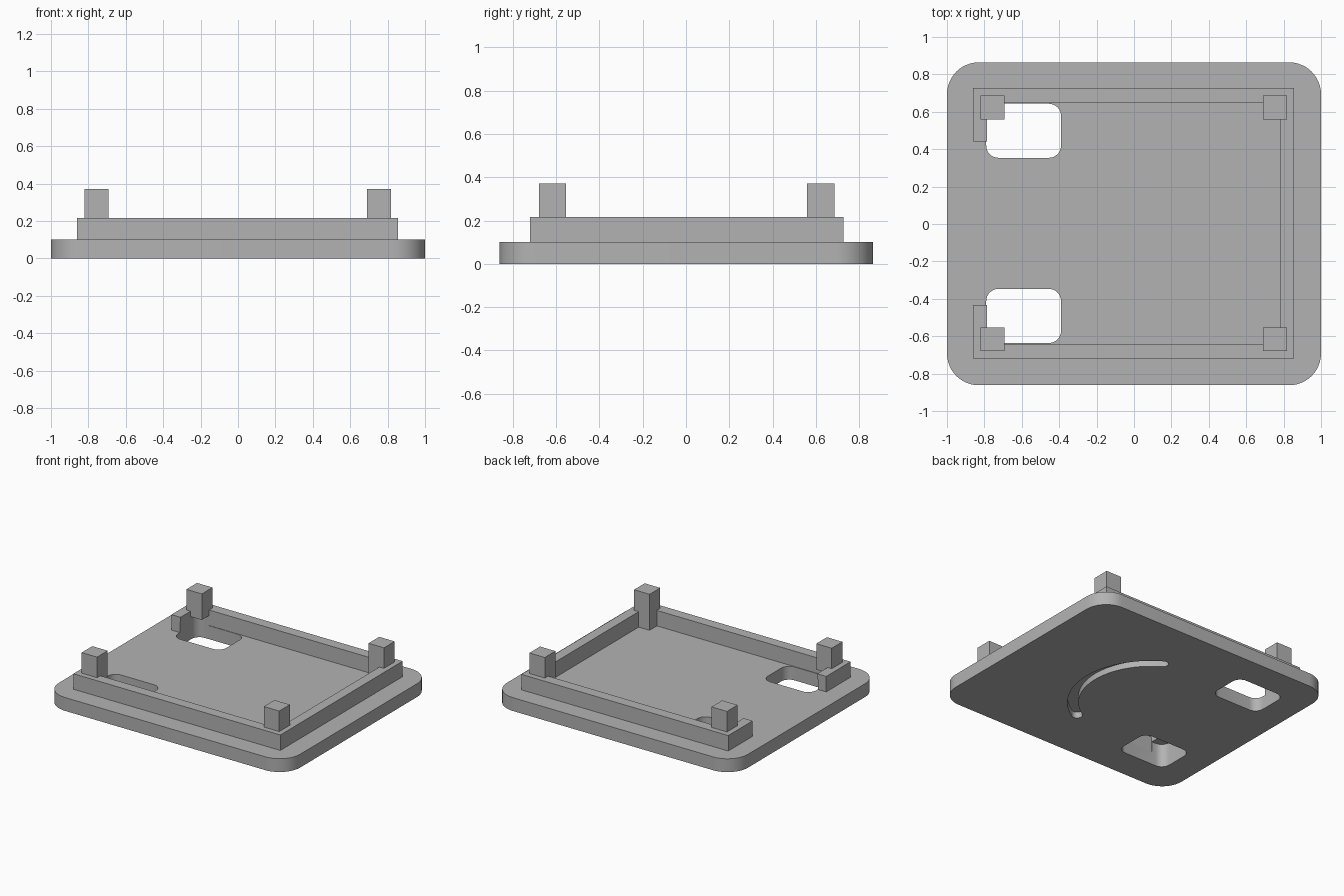
import bpy, bmesh, math

if "Cube" in bpy.data.objects:
    bpy.data.objects.remove(bpy.data.objects["Cube"])

gray = bpy.data.materials.new("plain gray")
gray.diffuse_color = (0.45, 0.45, 0.45, 1)
gray.use_nodes = True
gray.node_tree.nodes["Principled BSDF"].inputs["Base Color"].default_value = gray.diffuse_color


def prism(name, pts, z0, z1):
    """Extrude a counter-clockwise outline from z0 to z1."""
    bm = bmesh.new()
    face = bm.faces.new([bm.verts.new((x, y, z0)) for x, y in pts])
    ext = bmesh.ops.extrude_face_region(bm, geom=[face])
    top = [v for v in ext["geom"] if isinstance(v, bmesh.types.BMVert)]
    bmesh.ops.translate(bm, verts=top, vec=(0, 0, z1 - z0))
    bmesh.ops.recalc_face_normals(bm, faces=bm.faces)
    me = bpy.data.meshes.new(name)
    bm.to_mesh(me)
    bm.free()
    me.materials.append(gray)
    ob = bpy.data.objects.new(name, me)
    bpy.context.collection.objects.link(ob)
    return ob


def arc(cx, cy, r, a0, a1, n):
    return [(cx + r * math.cos(math.radians(a0 + (a1 - a0) * i / n)),
             cy + r * math.sin(math.radians(a0 + (a1 - a0) * i / n))) for i in range(n + 1)]


def rounded(x0, x1, y0, y1, r, n=12):
    return (arc(x1 - r, y1 - r, r, 0, 90, n) + arc(x0 + r, y1 - r, r, 90, 180, n)
            + arc(x0 + r, y0 + r, r, 180, 270, n) + arc(x1 - r, y0 + r, r, 270, 360, n))


def combine(ob, other, op):
    """Apply a boolean and remove the tool object."""
    bpy.context.view_layer.objects.active = ob
    m = ob.modifiers.new(op, "BOOLEAN")
    m.operation, m.solver, m.object = op, "EXACT", other
    bpy.ops.object.modifier_apply(modifier=m.name)
    bpy.data.objects.remove(other)


# Rounded base plate
tray = prism("base_plate", rounded(-1, 1, -0.862, 0.864, 0.17), 0, 0.1)

# C-shaped rim wall, open on the left side
rim = prism("rim_wall", [(-0.86, 0.44), (-0.785, 0.44), (-0.785, 0.647), (0.78, 0.647),
                         (0.78, -0.641), (-0.785, -0.641), (-0.785, -0.432), (-0.86, -0.432),
                         (-0.86, -0.72), (0.855, -0.72), (0.855, 0.728), (-0.86, 0.728)],
            0.07, 0.216)
combine(tray, rim, "UNION")

# Square corner posts
for x in (-0.82, 0.69):
    for y in (-0.68, 0.56):
        post = prism("corner_post", [(x, y), (x + 0.128, y), (x + 0.128, y + 0.126), (x, y + 0.126)],
                     0.08, 0.37)
        combine(tray, post, "UNION")

# Two rounded openings, which also notch the posts above them
for y in (-0.636, 0.354):
    hole = prism("opening_cutter", rounded(-0.79, -0.39, y, y + 0.289, 0.065, 8), -0.1, 0.175)
    combine(tray, hole, "DIFFERENCE")

# Curved blind groove in the underside
cx, r, h, a = -0.15, 0.53, 0.037, 59
ex, ey = cx + r * math.cos(math.radians(a)), r * math.sin(math.radians(a))
outline = (arc(cx, 0, r + h, -a, a, 32) + arc(ex, ey, h, a, a + 180, 8)[1:-1]
           + arc(cx, 0, r - h, a, -a, 32) + arc(ex, -ey, h, 180 - a, 360 - a, 8)[1:-1])
combine(tray, prism("groove_cutter", outline, -0.1, 0.045), "DIFFERENCE")

# Smooth the rounded corners, keep the other edges sharp
bpy.ops.object.select_all(action="DESELECT")
tray.select_set(True)
bpy.context.view_layer.objects.active = tray
bpy.ops.object.shade_smooth_by_angle(angle=math.radians(30))
